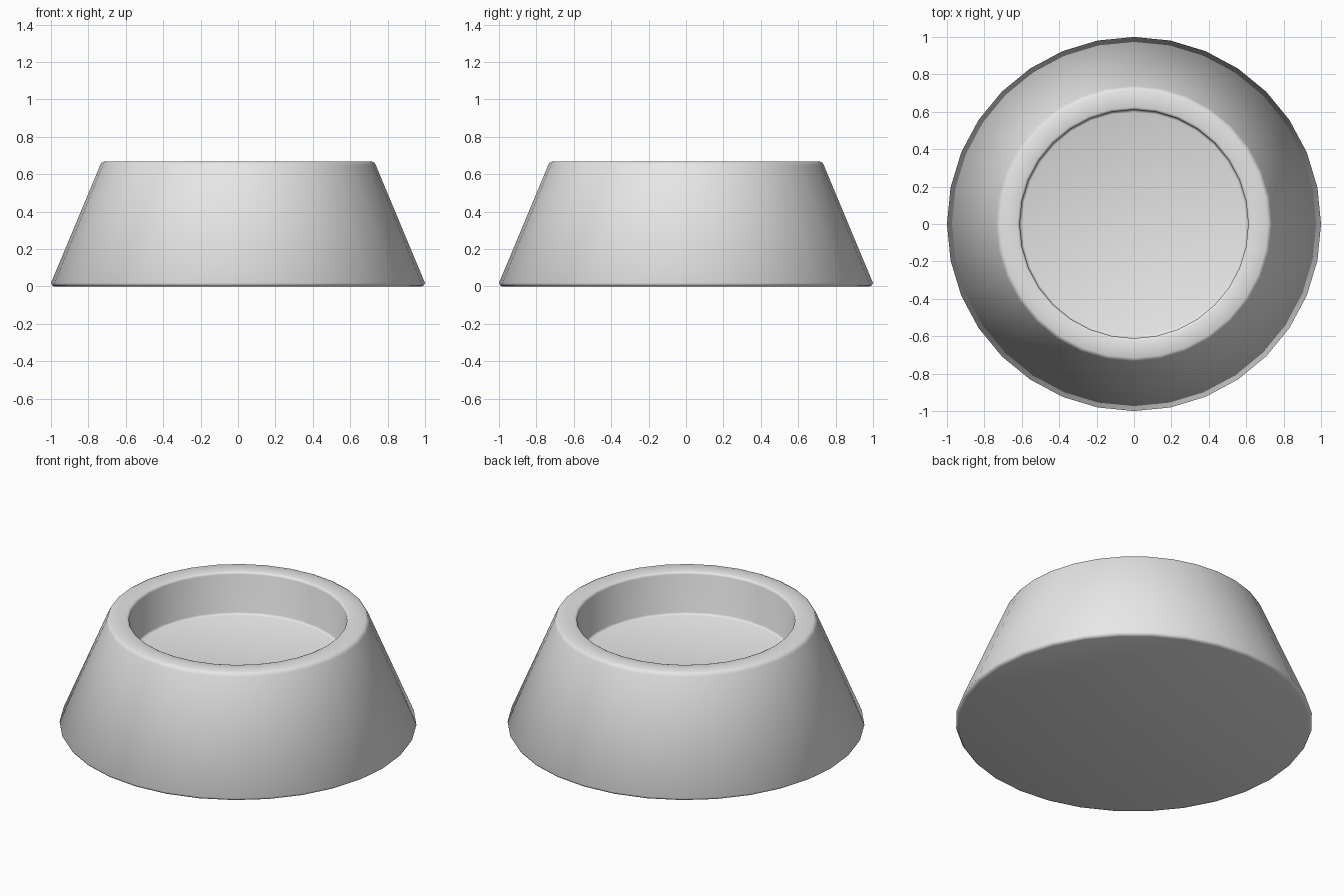
import bpy
import bmesh
from math import cos, sin, tau

cube = bpy.data.objects.get("Cube")
if cube:
    bpy.data.objects.remove(cube, do_unlink=True)

SIDES = 32

# Single plain grey
grey = bpy.data.materials.new("light_grey")
grey.use_nodes = True
grey.diffuse_color = (0.8, 0.8, 0.8, 1)
grey.node_tree.nodes["Principled BSDF"].inputs["Base Color"].default_value = (0.8, 0.8, 0.8, 1)

# Radius and height, from underside edge up the flared wall, over the rim, down to the dish floor
profile = [
    (0.980, 0.0), (0.993, 0.005), (1.0, 0.018),      # softened foot
    (0.737, 0.648), (0.730, 0.661), (0.716, 0.668),  # softened outer rim
    (0.625, 0.668), (0.615, 0.664), (0.611, 0.654),  # softened inner rim
    (0.611, 0.420), (0.607, 0.411), (0.598, 0.407),  # softened floor corner
]

bm = bmesh.new()
rings = [[bm.verts.new((r * cos(tau * i / SIDES), r * sin(tau * i / SIDES), z))
          for i in range(SIDES)] for r, z in profile]
for low, high in zip(rings, rings[1:]):
    for i in range(SIDES):
        j = (i + 1) % SIDES
        bm.faces.new((low[i], low[j], high[j], high[i]))

# Underside and dish floor
bm.faces.new(rings[0][::-1])
bm.faces.new(rings[-1])
bmesh.ops.recalc_face_normals(bm, faces=bm.faces)
for face in bm.faces:
    face.smooth = True

mesh = bpy.data.meshes.new("bowl")
bm.to_mesh(mesh)
bm.free()
mesh.materials.append(grey)
bowl = bpy.data.objects.new("bowl", mesh)
bpy.context.collection.objects.link(bowl)
